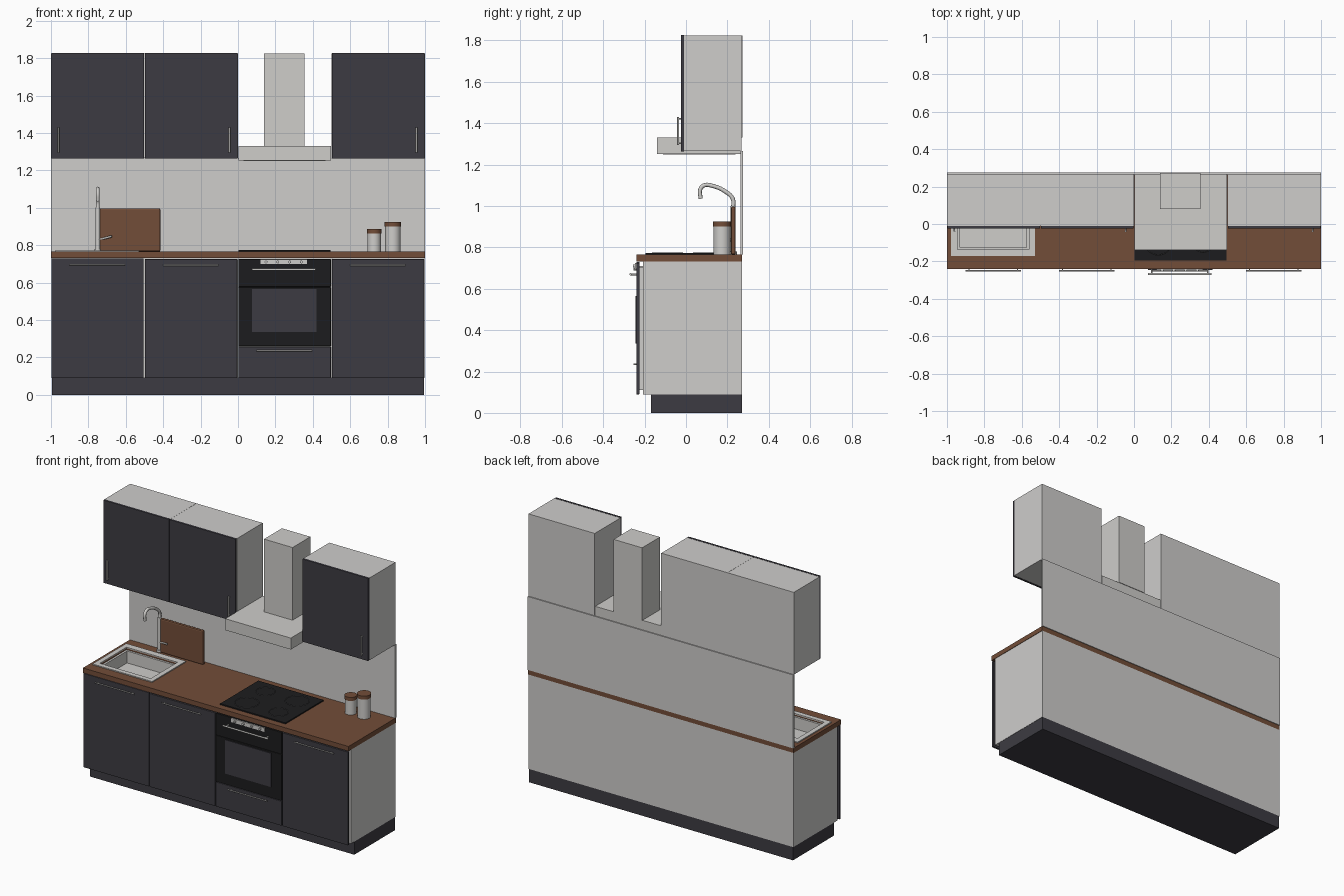
import bpy, math
from mathutils import Vector

cube = bpy.data.objects.get("Cube")
if cube:
    bpy.data.objects.remove(cube, do_unlink=True)


def material(name, r, g, b):
    m = bpy.data.materials.new(name)
    m.use_nodes = True
    m.diffuse_color = (r, g, b, 1)
    m.node_tree.nodes["Principled BSDF"].inputs["Base Color"].default_value = (r, g, b, 1)
    return m


light = material("light grey", 0.62, 0.61, 0.6)
steel = material("steel", 0.62, 0.61, 0.59)
dark = material("charcoal", 0.046, 0.044, 0.054)
black = material("black", 0.012, 0.012, 0.013)
wood = material("brown wood", 0.17, 0.075, 0.04)
grey = material("mid grey", 0.08, 0.08, 0.085)


def box(name, x, y, z, mat, bevel=0):
    """Box spanning the (low, high) pairs x, y and z."""
    bpy.ops.mesh.primitive_cube_add(size=1)
    o = bpy.context.object
    o.name = name
    o.location = [(a + b) / 2 for a, b in (x, y, z)]
    o.scale = [b - a for a, b in (x, y, z)]
    bpy.ops.object.transform_apply(location=False, rotation=False)
    o.data.materials.append(mat)
    if bevel:
        mod = o.modifiers.new("bevel", "BEVEL")
        mod.width = bevel
        mod.segments = 2
    return o


def cylinder(name, centre, radius, z, mat):
    bpy.ops.mesh.primitive_cylinder_add(
        vertices=32, radius=radius, depth=z[1] - z[0], location=(*centre, sum(z) / 2))
    o = bpy.context.object
    o.name = name
    o.data.materials.append(mat)
    bpy.ops.object.shade_smooth_by_angle()
    return o


def tube(name, points, radius, mat, spline="POLY"):
    c = bpy.data.curves.new(name, "CURVE")
    c.dimensions = "3D"
    c.bevel_depth = radius
    c.bevel_resolution = 2
    c.use_fill_caps = True
    s = c.splines.new(spline)
    if spline == "BEZIER":
        s.resolution_u = 5
        s.bezier_points.add(len(points) - 1)
        for b, p in zip(s.bezier_points, points):
            b.co = p
            b.handle_left_type = b.handle_right_type = "AUTO"
    else:
        s.points.add(len(points) - 1)
        for q, p in zip(s.points, points):
            q.co = (*p, 1)
    c.materials.append(mat)
    o = bpy.data.objects.new(name, c)
    bpy.context.collection.objects.link(o)
    return o


def handle(name, start, end, face, reach, radius=0.005):
    """Bar handle between two (x, z) ends, on two posts standing off a face."""
    a, b = (Vector((p[0], face - reach, p[1])) for p in (start, end))
    tube(name, [a, b], radius, steel)
    for t in (0.06, 0.94):
        p = a.lerp(b, t)
        tube(name + "_post", [p, (p.x, face + 0.002, p.z)], radius * 0.8, steel)


def cut(target, cutter):
    mod = target.modifiers.new("cut", "BOOLEAN")
    mod.operation = "DIFFERENCE"
    mod.object = cutter
    mod.solver = "EXACT"


def frame(name, x, y, z, w, mat):
    """Flat rectangular frame of width w."""
    box(name + "_front", x, (y[0], y[0] + w), z, mat)
    box(name + "_back", x, (y[1] - w, y[1]), z, mat)
    box(name + "_right", (x[0], x[0] + w), (y[0] + w, y[1] - w), z, mat)
    box(name + "_left", (x[1] - w, x[1]), (y[0] + w, y[1] - w), z, mat)


# Base units
BACK = 0.27
box("plinth", (-0.995, 0.995), (-0.17, BACK), (0, 0.09), dark)
carcass = box("base_carcass", (-0.997, 0.997), (-0.207, BACK), (0.09, 0.732), light)
worktop = box("worktop", (-1, 1), (-0.24, BACK), (0.732, 0.765), wood)
box("splashback", (-1, 1), (0.263, 0.275), (0.765, 1.265), light)

# Base doors, drawer and handles
for name, x, z in (("door_right", -1, (0.09, 0.729)), ("door_middle", -0.5, (0.09, 0.725)),
                   ("door_left", 0.5, (0.09, 0.725)), ("drawer", 0, (0.09, 0.257))):
    box(name, (x + 0.002, x + 0.496), (-0.24, -0.225), z, dark, 0.002)
    box(name + "_spacer", (x + 0.03, x + 0.47), (-0.226, -0.206), (z[0] + 0.02, z[1] - 0.02), light)
    h = z[1] - (0.022 if name == "drawer" else 0.033)
    handle(name + "_handle", (x + 0.1, h), (x + 0.395, h), -0.24, 0.011, 0.004)

# Oven
box("oven_body", (0.03, 0.47), (-0.226, -0.206), (0.28, 0.70), black)
box("oven_door", (0.002, 0.496), (-0.24, -0.225), (0.26, 0.575), black, 0.002)
box("oven_panel", (0.002, 0.496), (-0.24, -0.225), (0.577, 0.725), black, 0.002)
box("oven_window", (0.075, 0.42), (-0.245, -0.239), (0.335, 0.565), dark)
box("oven_display", (0.12, 0.37), (-0.246, -0.239), (0.698, 0.724), steel)
handle("oven_handle", (0.075, 0.67), (0.415, 0.67), -0.24, 0.028, 0.006)
for i in range(4):
    tube("oven_knob", [(0.15 + 0.063 * i, -0.24, 0.71), (0.15 + 0.063 * i, -0.255, 0.71)], 0.008, steel)

# Wall units
for name, x, hx in (("right", -1, -0.96), ("middle", -0.5, -0.045), ("left", 0.5, 0.955)):
    box("wall_unit_" + name, (x, x + 0.499), (-0.01, 0.268), (1.265, 1.825), light)
    box("wall_door_" + name, (x + 0.002, x + 0.497), (-0.025, -0.01), (1.263, 1.827), dark, 0.002)
    handle("wall_handle_" + name, (hx, 1.295), (hx, 1.43), -0.025, 0.013, 0.005)

# Extractor hood
box("hood_canopy", (0.002, 0.496), (-0.14, 0.268), (1.252, 1.33), steel)
box("hood_filter", (0.03, 0.468), (-0.11, 0.24), (1.249, 1.253), steel)
box("hood_chimney", (0.14, 0.355), (0.08, 0.272), (1.33, 1.825), steel)

# Hob with ring outlines
box("hob", (0.002, 0.494), (-0.195, 0.215), (0.764, 0.773), black)
for x, y, r in ((0.13, -0.09, 0.075), (0.37, -0.09, 0.06), (0.13, 0.11, 0.06), (0.37, 0.11, 0.075)):
    bpy.ops.mesh.primitive_torus_add(location=(x, y, 0.773), major_radius=r, minor_radius=0.0015,
                                     major_segments=32, minor_segments=4)
    bpy.context.object.name = "hob_ring"
    bpy.context.object.data.materials.append(grey)

# Sink set into a hole in the worktop
SX, SY = (-0.945, -0.56), (-0.14, 0.15)
cutter = box("sink_cutter", SX, SY, (0.66, 0.8), wood)
cutter.hide_render = True
cutter.hide_set(True)
cut(carcass, cutter)
cut(worktop, cutter)
frame("sink_rim", (-0.978, -0.528), (-0.17, 0.195), (0.764, 0.772), 0.033, steel)
frame("sink_wall", SX, SY, (0.672, 0.755), 0.014, steel)
box("sink_floor", SX, SY, (0.662, 0.674), steel)
box("sink_tap_deck", (-0.945, -0.561), (0.15, 0.162), (0.764, 0.772), steel)
cylinder("sink_drain", (-0.752, 0.005), 0.025, (0.673, 0.676), grey)

# Tap with an arched spout and side lever
TX, TY = -0.75, 0.228
cylinder("tap_base", (TX, TY), 0.018, (0.765, 0.78), steel)
cylinder("tap_post", (TX, TY), 0.012, (0.765, 1.0), steel)
arch = [(0.228, 0.99), (0.226, 1.035), (0.19, 1.07), (0.125, 1.098),
        (0.088, 1.1), (0.069, 1.08), (0.071, 1.035)]
tube("tap_spout", [(TX, y, z) for y, z in arch], 0.01, steel, "BEZIER")
tube("tap_lever", [(TX, TY, 0.83), (TX + 0.03, TY - 0.01, 0.835), (TX + 0.075, TY - 0.03, 0.847)], 0.006, steel)

# Board and storage jars
box("chopping_board", (-0.74, -0.415), (0.217, 0.24), (0.765, 0.997), wood, 0.008)
for x, r, top in ((0.728, 0.036, 0.862), (0.828, 0.041, 0.9)):
    cylinder("jar", (x, 0.174), r, (0.765, top), steel)
    cylinder("jar_lid", (x, 0.174), r + 0.003, (top, top + 0.024), wood)
